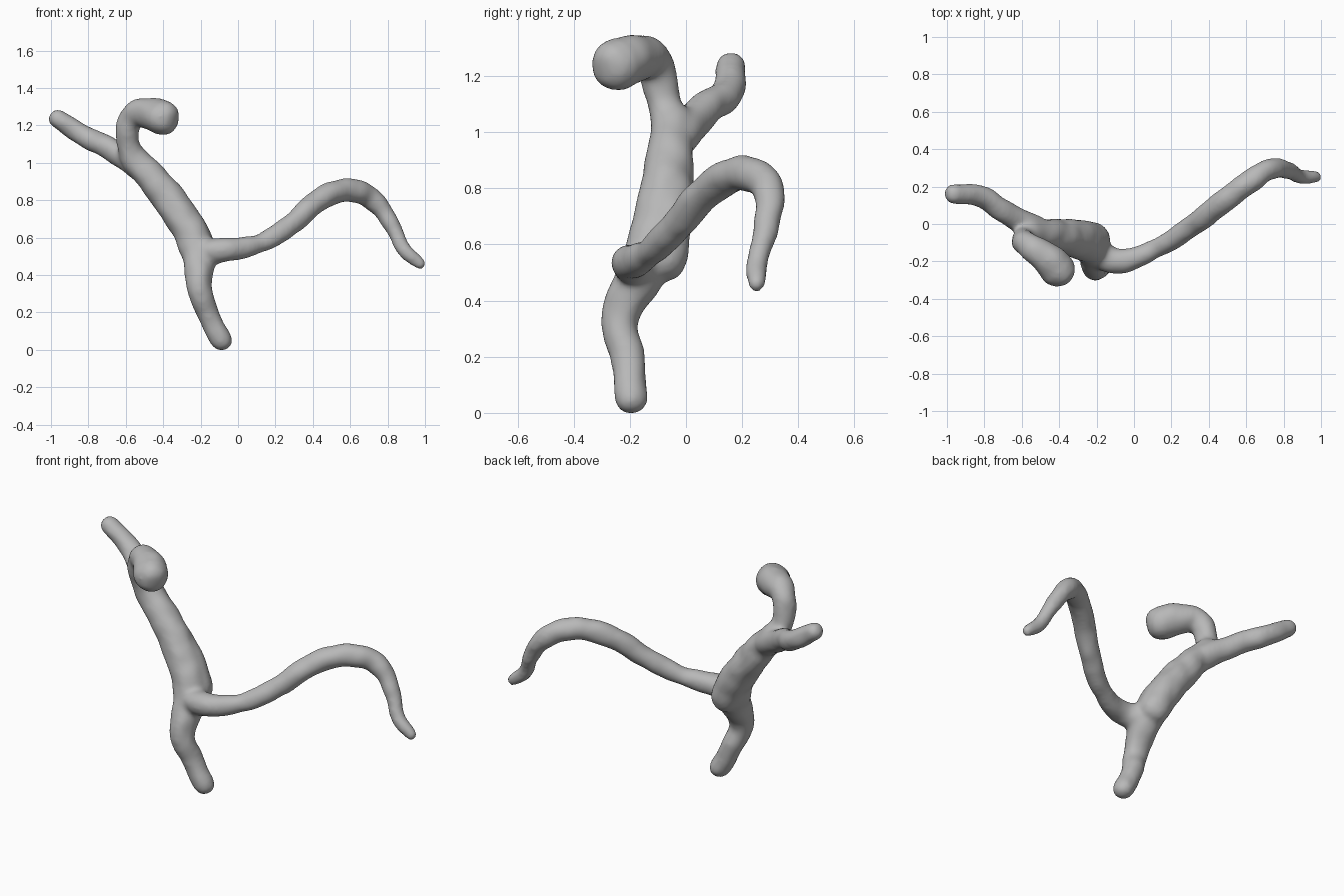
import bpy
from mathutils import Vector, noise

if "Cube" in bpy.data.objects:
    bpy.data.objects.remove(bpy.data.objects["Cube"], do_unlink=True)

grey = bpy.data.materials.new("bark grey")
grey.use_nodes = True
colour = (0.48, 0.48, 0.48, 1)
grey.diffuse_color = colour
grey.node_tree.nodes["Principled BSDF"].inputs["Base Color"].default_value = colour


def rounded_end(end, inner):
    """Tapering points that close a limb beyond its last point."""
    tip = Vector(end[:3])
    radius = end[3]
    outward = (tip - Vector(inner[:3])).normalized()
    return [(*(tip + outward * radius * reach), radius * width)
            for reach, width in ((0.5, 0.85), (0.8, 0.55), (0.9, 0.15))]


def limb(name, *points):
    """Round-ended tube through (x, y, z, radius) points."""
    start = rounded_end(points[0], points[1])
    finish = rounded_end(points[-1], points[-2])
    path = [*reversed(start), *points, *finish]
    curve = bpy.data.curves.new(name, "CURVE")
    curve.dimensions = "3D"
    curve.bevel_depth = 1
    curve.bevel_resolution = 6
    curve.resolution_u = 12
    curve.use_fill_caps = True
    spline = curve.splines.new("BEZIER")
    spline.radius_interpolation = "LINEAR"
    spline.bezier_points.add(len(path) - 1)
    for knot, (x, y, z, radius) in zip(spline.bezier_points, path):
        knot.co = (x, y, z)
        knot.radius = radius
        knot.handle_left_type = knot.handle_right_type = "AUTO"
    tube = bpy.data.objects.new(name, curve)
    bpy.context.collection.objects.link(tube)
    return tube


# Stem, from the foot up through the thick trunk
stem = limb("stem",
            (-.09, -.197, .05, .059), (-.165, -.21, .2, .059),
            (-.205, -.235, .32, .067), (-.22, -.14, .54, .092),
            (-.36, -.075, .79, .092), (-.57, -.05, 1.04, .072))

# Swelling on the back of the trunk
swelling = limb("trunk_swelling",
                (-.21, -.085, .55, .09), (-.295, -.07, .7, .093), (-.45, -.05, .89, .08))

# Hooked knob at the top
knob = limb("hooked_knob",
            (-.55, -.05, 1, .07), (-.59, -.08, 1.12, .06), (-.56, -.12, 1.25, .068),
            (-.47, -.18, 1.26, .086), (-.405, -.245, 1.24, .096))

# Short branch to the rear right
short_branch = limb("short_branch",
                    (-.52, -.03, .97, .07), (-.7, .07, 1.08, .061),
                    (-.82, .147, 1.14, .058), (-.965, .16, 1.235, .051))

# Long arching branch with a drooping, kinked tip
long_branch = limb("long_branch",
                   (-.2, -.15, .52, .08), (-.09, -.2, .53, .066), (.1, -.14, .56, .052),
                   (.3, -.02, .68, .058), (.45, .1, .81, .062), (.6, .21, .85, .063),
                   (.72, .29, .8, .057), (.82, .29, .67, .046), (.9, .25, .52, .038),
                   (.975, .25, .457, .03))

# Join the limbs and fuse them into one smooth surface
bpy.ops.object.select_all(action="DESELECT")
for part in (stem, swelling, knob, short_branch, long_branch):
    part.select_set(True)
bpy.context.view_layer.objects.active = stem
bpy.ops.object.convert(target="MESH")
bpy.ops.object.join()
branch = bpy.context.view_layer.objects.active
branch.name = branch.data.name = "forked_branch"

remesh = branch.modifiers.new("fuse", "REMESH")
remesh.mode = "VOXEL"
remesh.voxel_size = 0.012
soften = branch.modifiers.new("soften", "SMOOTH")
soften.factor = 0.5
soften.iterations = 12
bpy.ops.object.convert(target="MESH")

# Gentle irregular lumps
mesh = branch.data
offsets = [v.normal * (0.001 + 0.006 * noise.noise(v.co * 11)) for v in mesh.vertices]
for vertex, offset in zip(mesh.vertices, offsets):
    vertex.co += offset

# Rest the foot on the ground
lowest = min(vertex.co.z for vertex in mesh.vertices)
for vertex in mesh.vertices:
    vertex.co.z -= lowest

mesh.materials.clear()
mesh.materials.append(grey)
bpy.ops.object.shade_smooth()
